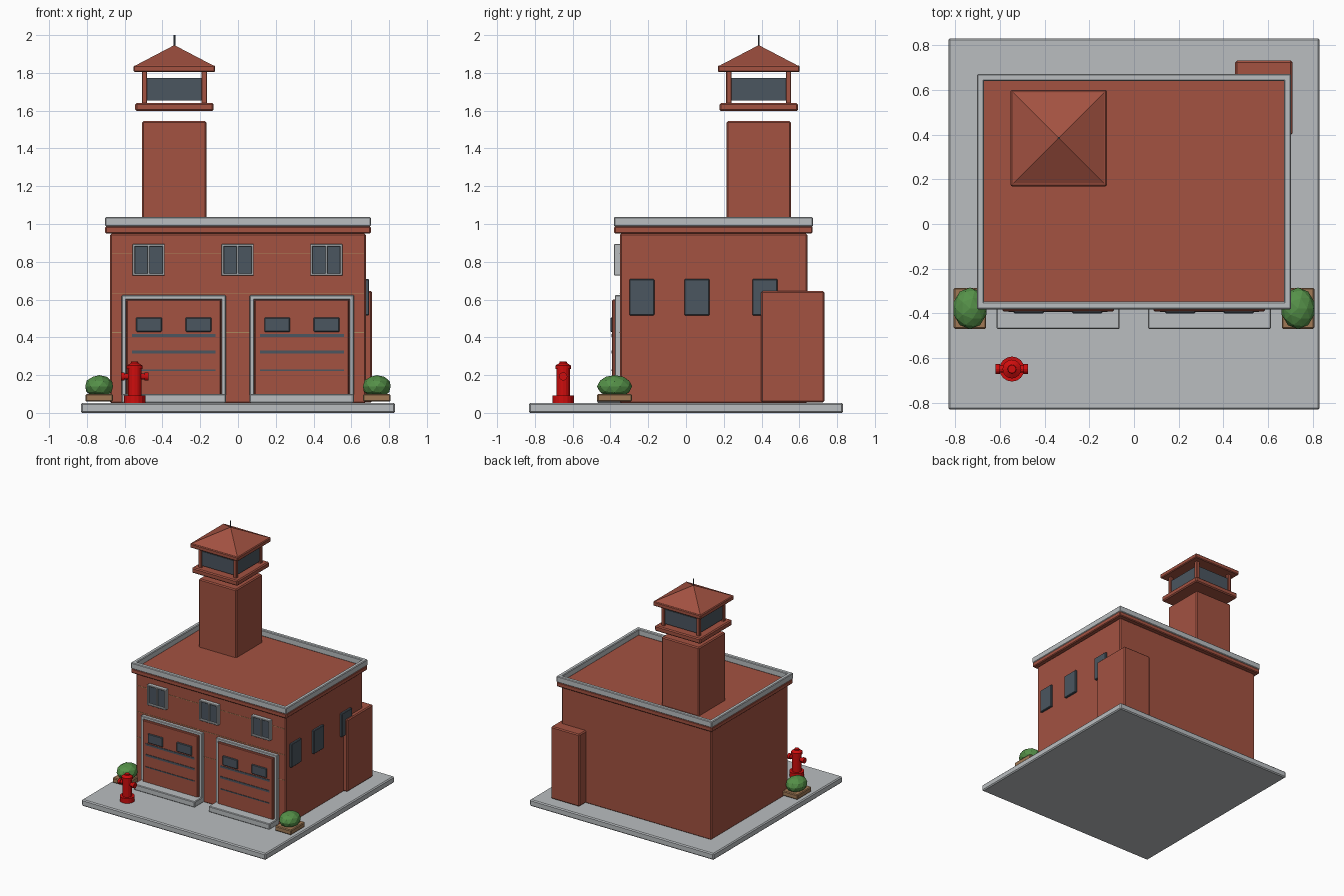
import bpy, bmesh, math
from mathutils import Matrix, Vector

if "Cube" in bpy.data.objects:
    bpy.data.objects.remove(bpy.data.objects["Cube"])


def mat(name, r, g, b):
    m = bpy.data.materials.new(name)
    m.diffuse_color = (r, g, b, 1)
    m.use_nodes = True
    m.node_tree.nodes["Principled BSDF"].inputs["Base Color"].default_value = m.diffuse_color
    return m


BRICK = mat("brick red", 0.366, 0.084, 0.053)
STONE = mat("light stone", 0.49, 0.515, 0.53)
GLASS = mat("dark glass", 0.07, 0.092, 0.115)
GREEN = mat("leaf green", 0.09, 0.28, 0.065)
RED = mat("hydrant red", 0.62, 0.004, 0.004)
WOOD = mat("planter tan", 0.35, 0.19, 0.09)
MORTAR = mat("mortar tan", 0.42, 0.24, 0.11)


def finish(bm, name, m):
    bmesh.ops.recalc_face_normals(bm, faces=bm.faces)
    me = bpy.data.meshes.new(name)
    bm.to_mesh(me)
    bm.free()
    me.materials.append(m)
    ob = bpy.data.objects.new(name, me)
    bpy.context.collection.objects.link(ob)
    return ob


def box(name, m, x, y, z, bevel=0.006):
    """Box from three (low, high) ranges, with chamfered edges."""
    bm = bmesh.new()
    bmesh.ops.create_cube(bm, size=1)
    for v in bm.verts:
        v.co = Vector([(r[0] + r[1]) / 2 + c * (r[1] - r[0]) for c, r in zip(v.co, (x, y, z))])
    if bevel:
        bmesh.ops.bevel(bm, geom=bm.edges[:], offset=bevel, segments=1, affect='EDGES')
    return finish(bm, name, m)


def around(c, h):
    return (c - h, c + h)


def cone(name, m, loc, r1, r2, depth, segs=12, rot=None):
    bm = bmesh.new()
    M = Matrix.Translation(loc) @ (rot or Matrix())
    bmesh.ops.create_cone(bm, cap_ends=True, segments=segs, radius1=r1, radius2=r2, depth=depth, matrix=M)
    return finish(bm, name, m)


# Ground slab, main hall and rear annex
box("ground_slab", STONE, (-0.832, 0.832), (-0.832, 0.832), (0, 0.053), 0.008)
box("main_hall", BRICK, (-0.677, 0.677), (-0.35, 0.642), (0.05, 0.95), 0.008)
box("annex", BRICK, (0.453, 0.71), (0.398, 0.732), (0.055, 0.645), 0.008)

# Cornice / roof deck and parapet
box("cornice", BRICK, (-0.703, 0.703), (-0.38, 0.67), (0.95, 0.988))
for n, y in (("front", (-0.382, -0.348)), ("back", (0.64, 0.672))):
    box("parapet_" + n, STONE, (-0.703, 0.703), y, (0.986, 1.036), 0.005)
for n, s in (("left", -1), ("right", 1)):
    box("parapet_" + n, STONE, around(s * 0.687, 0.016), (-0.36, 0.65), (0.986, 1.036), 0.005)

# Mortar lines on the front wall
for i, z in enumerate((0.425, 0.633, 0.845)):
    box(f"mortar_line_{i}", MORTAR, (-0.668, 0.668), (-0.352, -0.348), around(z, 0.002), 0)

# Garage doors with frame, apron, windows and panel grooves
for side, cx in (("left", -0.34), ("right", 0.338)):
    for j, s in enumerate((-1, 1)):
        box(f"{side}_door_jamb_{j}", STONE, around(cx + s * 0.264, 0.012), (-0.377, -0.34), (0.07, 0.623), 0.004)
        box(f"{side}_door_window_{j}", GLASS, around(cx + s * 0.131, 0.068), (-0.4, -0.38), around(0.467, 0.038), 0.004)
    box(f"{side}_door_header", STONE, around(cx, 0.276), (-0.377, -0.34), (0.599, 0.623), 0.004)
    box(f"{side}_door_panel", BRICK, around(cx, 0.25), (-0.391, -0.34), (0.09, 0.6), 0.005)
    for j, (z, h) in enumerate(((0.41, 0.008), (0.322, 0.008), (0.225, 0.004))):
        box(f"{side}_door_groove_{j}", GLASS, around(cx, 0.222), (-0.395, -0.388), around(z, h), 0)
    box(f"{side}_apron", STONE, around(cx, 0.276), (-0.47, -0.34), (0.053, 0.1), 0.005)

# Upper front windows: glass, frame and mullion
for i, cx in enumerate((-0.473, -0.002, 0.468)):
    box(f"upper_glass_{i}", GLASS, around(cx, 0.075), (-0.366, -0.345), around(0.81, 0.075), 0)
    for j, s in enumerate((-1, 1)):
        box(f"upper_frame_side_{i}_{j}", STONE, around(cx + s * 0.079, 0.006), (-0.38, -0.345), around(0.81, 0.083), 0.002)
        box(f"upper_frame_rail_{i}_{j}", STONE, around(cx, 0.084), (-0.38, -0.345), around(0.81 + s * 0.077, 0.006), 0.002)
    box(f"upper_mullion_{i}", STONE, around(cx, 0.005), (-0.38, -0.345), around(0.81, 0.075), 0.001)

# Windows on the right wall
for i, cy in enumerate((-0.234, 0.058, 0.418)):
    box(f"side_window_{i}", GLASS, (0.67, 0.694), around(cy, 0.066), around(0.612, 0.096), 0.004)

# Watch tower
TX, TY = -0.337, 0.385
box("tower_shaft", BRICK, around(TX, 0.17), around(TY, 0.17), (0.97, 1.545), 0.008)
box("tower_platform", BRICK, around(TX, 0.207), around(TY, 0.207), (1.597, 1.641), 0.008)
for sx in (-1, 1):
    for sy in (-1, 1):
        box("tower_post", BRICK, around(TX + sx * 0.158, 0.014), around(TY + sy * 0.158, 0.014), (1.635, 1.81), 0.003)
for s in (-1, 1):
    box("tower_pane_x", GLASS, around(TX, 0.146), around(TY + s * 0.155, 0.006), (1.655, 1.772), 0)
    box("tower_pane_y", GLASS, around(TX + s * 0.155, 0.006), around(TY, 0.146), (1.655, 1.772), 0)
box("tower_eave", BRICK, around(TX, 0.216), around(TY, 0.216), (1.804, 1.84), 0.006)
cone("tower_roof", BRICK, (TX, TY, 1.891), 0.214 * math.sqrt(2), 0, 0.112, 4, Matrix.Rotation(math.pi / 4, 4, 'Z'))
cone("antenna", GLASS, (TX, TY, 1.965), 0.005, 0.005, 0.07, 8)

# Planters with faceted bushes
for n, s in (("left", -1), ("right", 1)):
    box(n + "_planter", WOOD, around(s * 0.735, 0.073), around(-0.378, 0.092), (0.06, 0.1), 0.006)
    bm = bmesh.new()
    bmesh.ops.create_icosphere(bm, subdivisions=2, radius=1,
                               matrix=Matrix.Translation((s * 0.735, -0.378, 0.14)) @ Matrix.Diagonal((0.077, 0.093, 0.06, 1)))
    finish(bm, n + "_bush", GREEN)

# Fire hydrant: stacked rings (z low, z high, r low, r high)
HX, HY = -0.547, -0.65
for i, (a, b, r1, r2) in enumerate(((0.053, 0.093, 0.056, 0.056), (0.09, 0.232, 0.036, 0.036),
                                    (0.232, 0.25, 0.042, 0.042), (0.25, 0.264, 0.042, 0.02),
                                    (0.262, 0.273, 0.02, 0.018))):
    cone(f"hydrant_ring_{i}", RED, (HX, HY, (a + b) / 2), r1, r2, b - a, 16)
turn = Matrix.Rotation(math.pi / 2, 4, 'Y')
cone("hydrant_arm", RED, (HX, HY, 0.193), 0.015, 0.015, 0.12, 12, turn)
for s in (-1, 1):
    cone("hydrant_outlet_cap", RED, (HX + s * 0.063, HY, 0.193), 0.022, 0.022, 0.02, 12, turn)
